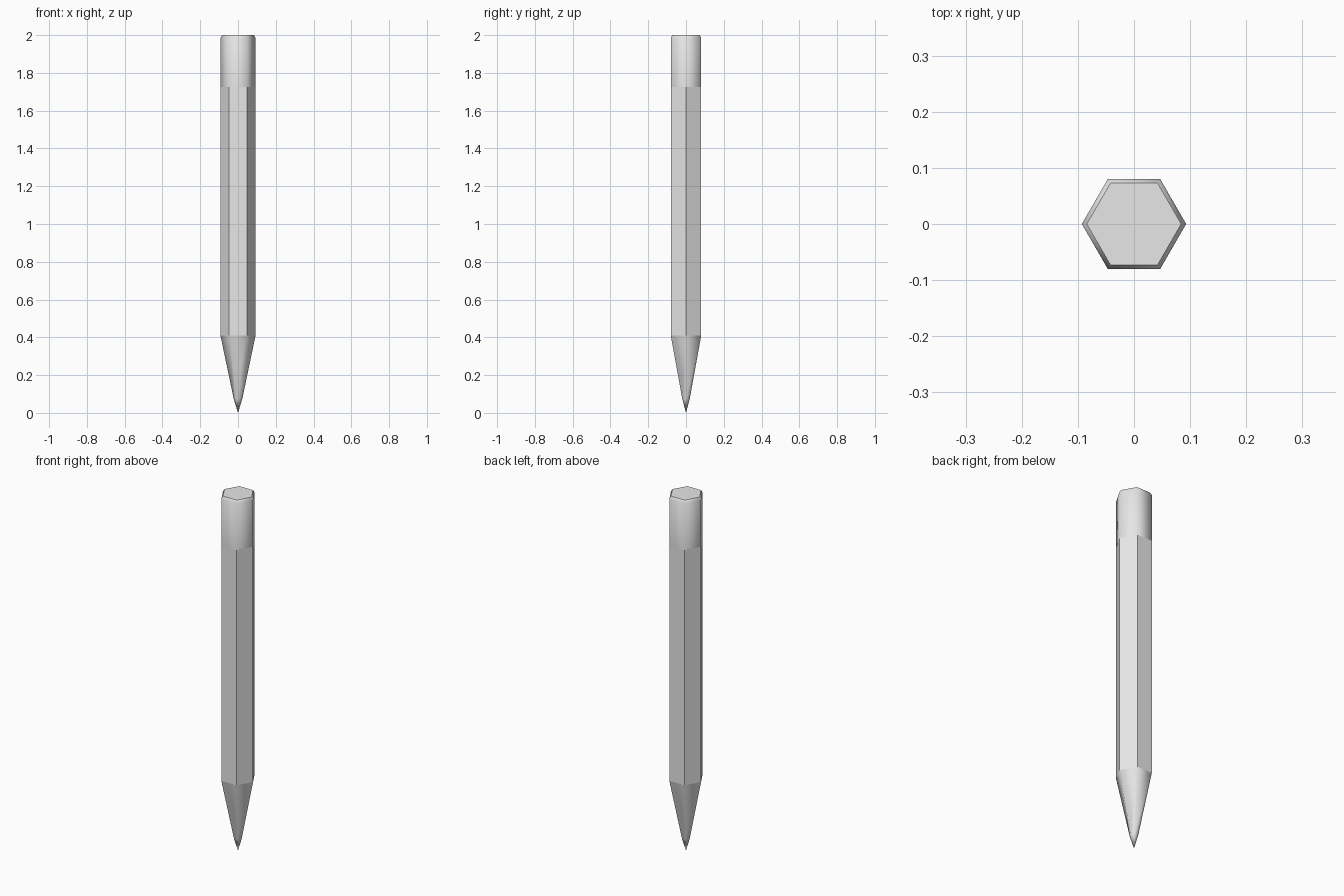
import bpy
import bmesh
from math import cos, sin, tau

cube = bpy.data.objects.get("Cube")
if cube:
    bpy.data.objects.remove(cube, do_unlink=True)

SIDES = 6
RADIUS = 0.093

grey = bpy.data.materials.new("plain grey")
grey.use_nodes = True
grey.diffuse_color = (0.8, 0.8, 0.8, 1)
grey.node_tree.nodes["Principled BSDF"].inputs["Base Color"].default_value = grey.diffuse_color


def hex_loft(name, profile, smooth, cap=False):
    """Skin six-sided rings given as (radius, height); radius 0 makes a point."""
    bm = bmesh.new()
    rings = []
    for r, z in profile:
        count = SIDES if r else 1
        rings.append([bm.verts.new((r * cos(tau * i / SIDES), r * sin(tau * i / SIDES), z))
                      for i in range(count)])
    for low, high in zip(rings, rings[1:]):
        for i in range(SIDES):
            j = (i + 1) % SIDES
            if len(low) == 1:
                corners = [low[0], high[j], high[i]]
            else:
                corners = [low[i], low[j], high[j], high[i]]
            bm.faces.new(corners).smooth = smooth
    if cap:
        bm.faces.new(rings[-1]).smooth = False
    bmesh.ops.recalc_face_normals(bm, faces=bm.faces)
    # Open shells: make sure the sides face outward
    for face in bm.faces:
        centre = face.calc_center_median()
        if face.normal.x * centre.x + face.normal.y * centre.y < -0.001:
            face.normal_flip()
    mesh = bpy.data.meshes.new(name)
    bm.to_mesh(mesh)
    bm.free()
    mesh.materials.append(grey)
    obj = bpy.data.objects.new(name, mesh)
    bpy.context.collection.objects.link(obj)
    return obj


# Sharpened point with a slightly blunter lead
hex_loft("sharpened_tip", [(0, 0), (0.023, 0.075), (RADIUS, 0.41)], smooth=True)

# Faceted shaft
hex_loft("shaft", [(RADIUS, 0.41), (RADIUS, 1.725)], smooth=False)

# Eraser end with a bevelled rim and flat top
hex_loft("eraser", [(RADIUS, 1.725), (RADIUS, 1.985), (0.084, 2)], smooth=True, cap=True)
